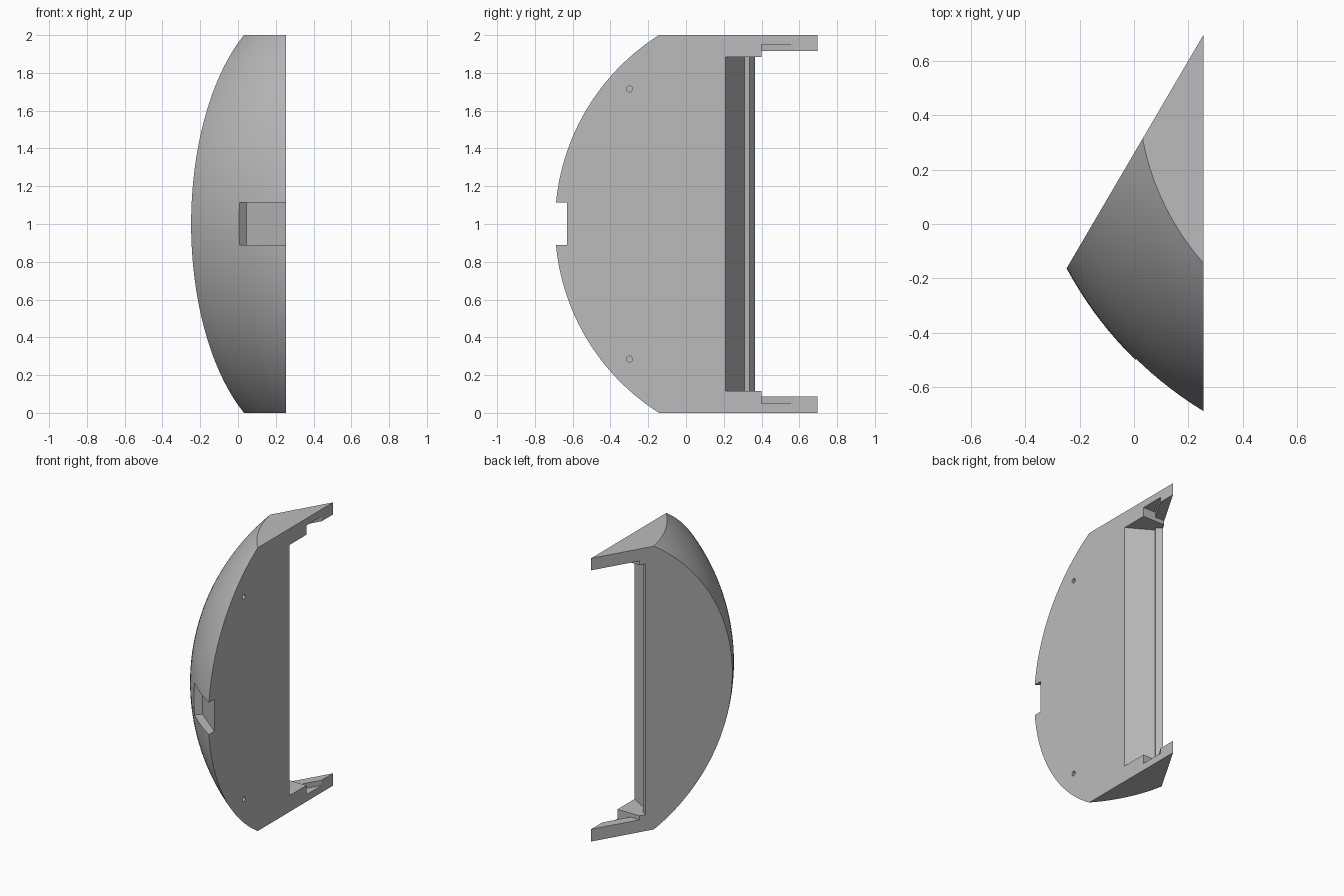
import bpy, bmesh, math
from mathutils import Vector

cube = bpy.data.objects.get("Cube")
if cube:
    bpy.data.objects.remove(cube, do_unlink=True)

grey = bpy.data.materials.new("light_grey")
grey.use_nodes = True
colour = (0.5, 0.5, 0.5, 1)
grey.diffuse_color = colour
grey.node_tree.nodes["Principled BSDF"].inputs["Base Color"].default_value = colour


def add_object(name, bm):
    bmesh.ops.recalc_face_normals(bm, faces=bm.faces)
    mesh = bpy.data.meshes.new(name)
    bm.to_mesh(mesh)
    bm.free()
    mesh.materials.append(grey)
    obj = bpy.data.objects.new(name, mesh)
    bpy.context.collection.objects.link(obj)
    return obj


def prism(name, outline, z0, z1):
    """Extrude a plan outline between two heights."""
    bm = bmesh.new()
    base = bm.faces.new([bm.verts.new((x, y, z0)) for x, y in outline])
    top = bmesh.ops.extrude_face_region(bm, geom=[base])["geom"]
    verts = [v for v in top if isinstance(v, bmesh.types.BMVert)]
    bmesh.ops.translate(bm, verts=verts, vec=(0, 0, z1 - z0))
    return add_object(name, bm)


def boolean(target, tool, operation):
    tool.hide_render = True
    mod = target.modifiers.new(tool.name, "BOOLEAN")
    mod.operation, mod.solver, mod.object = operation, "EXACT", tool
    bpy.context.view_layer.objects.active = target
    bpy.ops.object.modifier_apply(modifier=mod.name)
    bpy.data.objects.remove(tool, do_unlink=True)


# Wedge block with its thin edge at the back
apex = Vector((0.255, 0.695))
slope = Vector((-0.506, -0.863))
side = apex + slope * 1.5
body = prism("wedge_shell", [apex, side, (side.x, -1.2), (apex.x, -1.2)], 0, 2)

# Domed outer surface
bm = bmesh.new()
bmesh.ops.create_uvsphere(bm, u_segments=192, v_segments=96, radius=1.384)
bmesh.ops.translate(bm, verts=bm.verts, vec=(0.972, 0.49, 1))
boolean(body, add_object("dome", bm), "INTERSECT")

# Opening between the two arms, with a stepped lip
boolean(body, prism("arm_opening", [
    (0.3, 0.18), (0.255, 0.21), (0.085, 0.31), (0.102, 0.335), (0.062, 0.365),
    (-0.05, 0.43), (-0.05, 0.9), (0.5, 0.9), (0.5, 0.18)], 0.115, 1.885), "DIFFERENCE")

# Thinner arm ends
boolean(body, prism("arm_thinning", [
    (-0.1, 0.4), (0.5, 0.4), (0.5, 0.9), (-0.1, 0.9)], 0.087, 1.915), "DIFFERENCE")

# Pockets on the inside of each arm
boolean(body, prism("arm_pocket", [
    (0.155, 0.4), (0.5, 0.4), (0.5, 0.645), (0.299, 0.645)], 0.05, 1.95), "DIFFERENCE")

# Latch notch in the front edge
boolean(body, prism("front_notch", [
    (0.045, -0.46), (-0.075, -0.58), (0.1, -0.9), (0.5, -0.9), (0.5, -0.826)],
    0.89, 1.115), "DIFFERENCE")

# Pin holes in the flat face
for z in (0.285, 1.715):
    bpy.ops.mesh.primitive_cylinder_add(vertices=24, radius=0.016, depth=0.12,
                                        location=(0.255, -0.3, z),
                                        rotation=(0, math.pi / 2, 0))
    hole = bpy.context.object
    hole.name = "pin_hole"
    hole.data.materials.append(grey)
    boolean(body, hole, "DIFFERENCE")

# Smooth dome with crisp cut edges
bpy.ops.object.select_all(action="DESELECT")
body.select_set(True)
bpy.context.view_layer.objects.active = body
bpy.ops.object.shade_smooth_by_angle(angle=math.radians(22))
